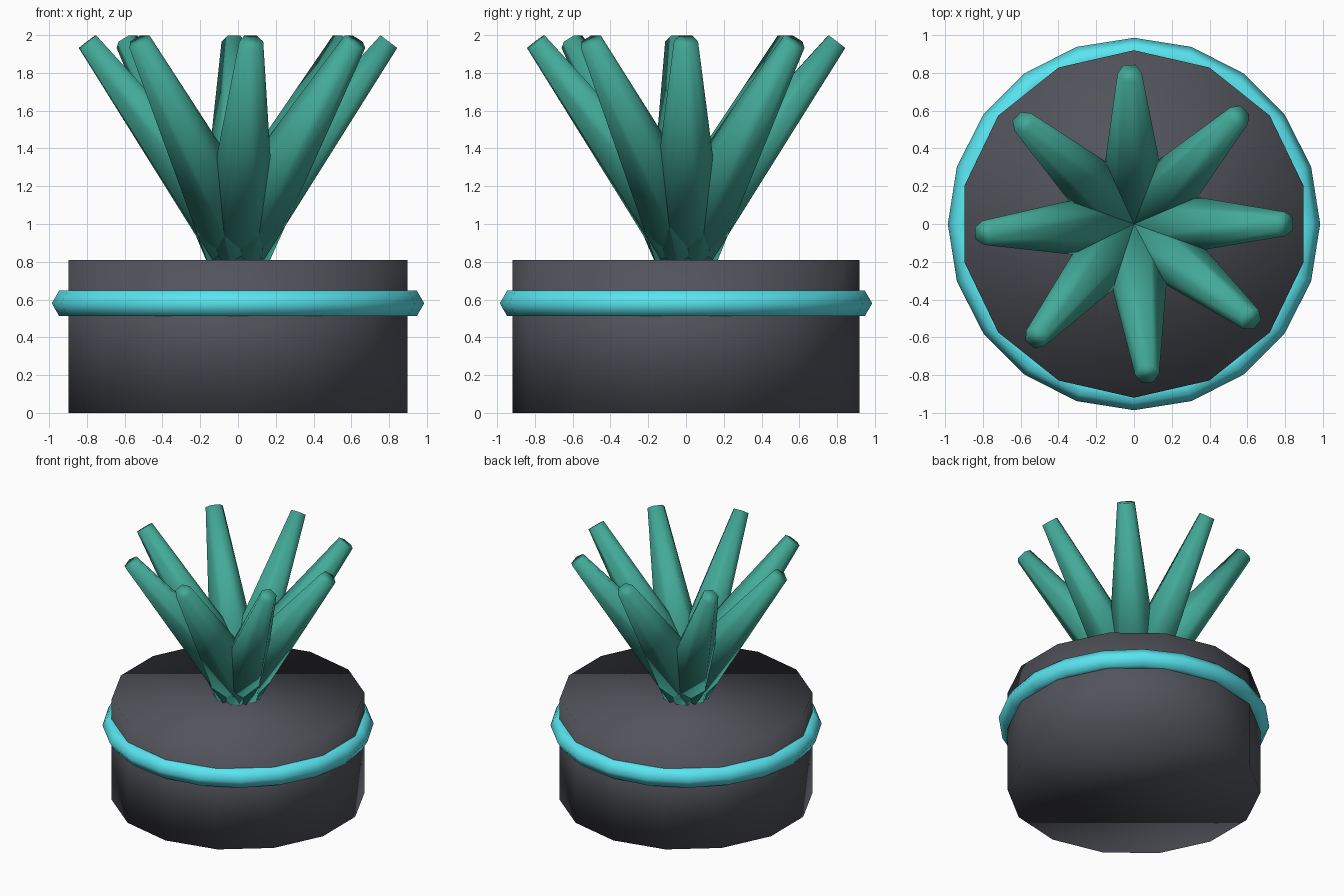
import bpy
from math import pi, sin, cos
from mathutils import Matrix, Vector

if "Cube" in bpy.data.objects:
    bpy.data.objects.remove(bpy.data.objects["Cube"])


def material(name, rgb):
    m = bpy.data.materials.new(name)
    m.diffuse_color = (*rgb, 1)
    m.use_nodes = True
    m.node_tree.nodes["Principled BSDF"].inputs["Base Color"].default_value = m.diffuse_color
    return m


def finish(name, mat):
    ob = bpy.context.object
    ob.name = name
    ob.data.materials.append(mat)
    bpy.ops.object.shade_smooth()
    return ob


dark = material("pot_dark", (0.085, 0.088, 0.105))
cyan = material("band_cyan", (0.10, 0.78, 0.87))
teal = material("leaf_teal", (0.055, 0.40, 0.31))

# Pot: 14-sided drum, a corner on the y axis
bpy.ops.mesh.primitive_cylinder_add(vertices=14, radius=0.92, depth=0.81,
                                    location=(0, 0, 0.405))
finish("pot", dark)

# Band around the pot: hexagonal cross-section
bpy.ops.mesh.primitive_torus_add(major_segments=20, minor_segments=6,
                                 major_radius=0.908, minor_radius=0.078,
                                 location=(0, 0, 0.58))
finish("pot_band", cyan)

# Leaves: tapered six-sided spikes fanning out from the middle
TILT, LENGTH, BASE_Z = 0.65, 1.32, 0.915
for i in range(8):
    bpy.ops.mesh.primitive_cone_add(vertices=6, radius1=0.2, radius2=0.064,
                                    depth=LENGTH)
    leaf = finish(f"leaf_{i + 1}", teal)
    leaf.data.transform(Matrix.Translation((0, 0, LENGTH / 2)))
    leaf.matrix_world = (Matrix.Translation((0, 0, BASE_Z))
                         @ Matrix.Rotation(i * 0.8, 4, 'Z')
                         @ Matrix.Rotation(TILT, 4, 'Y'))
